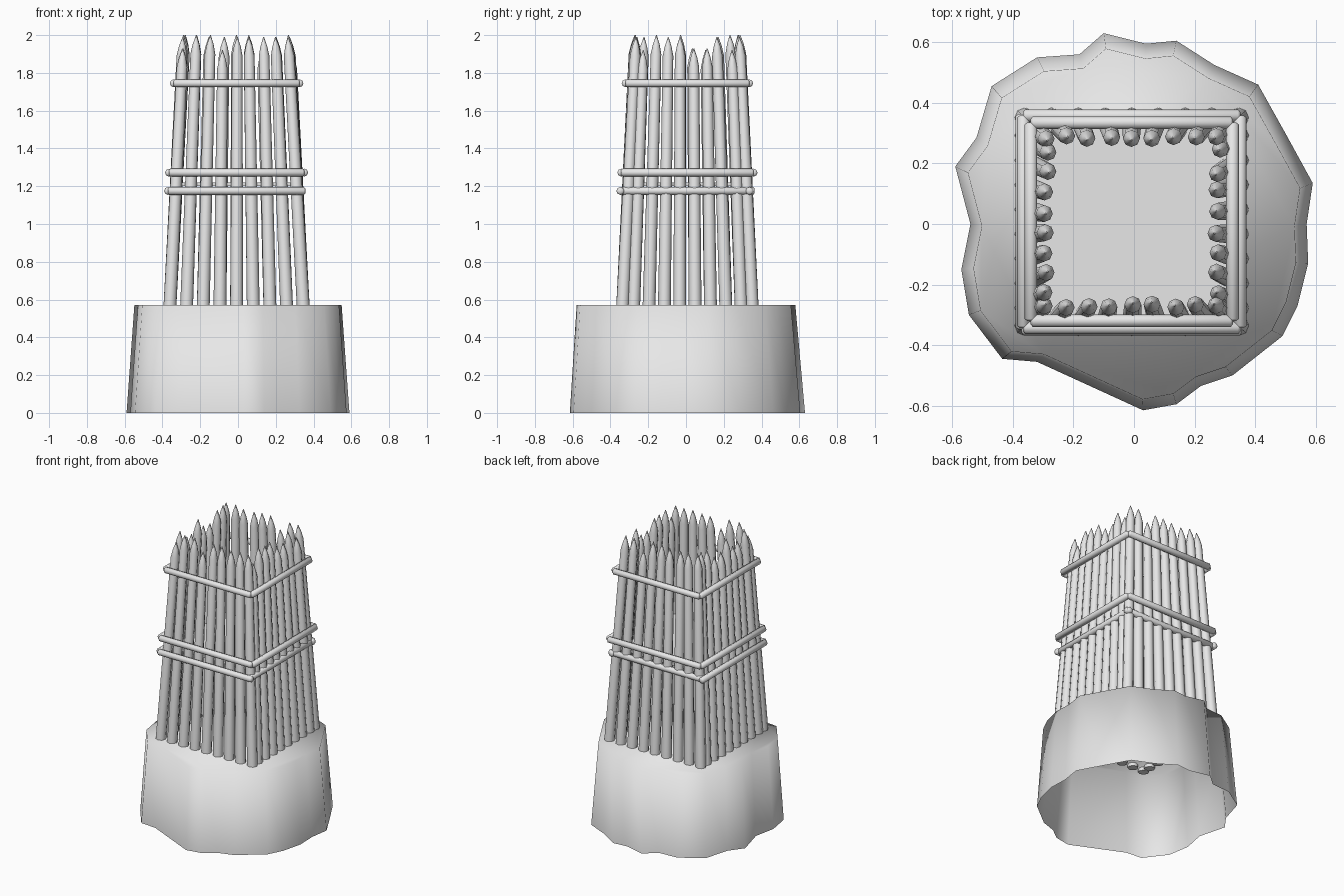
import bpy, bmesh, math, random
from mathutils import Vector

cube = bpy.data.objects.get("Cube")
if cube:
    bpy.data.objects.remove(cube, do_unlink=True)
random.seed(4)

grey = bpy.data.materials.new("plain grey")
grey.use_nodes = True
grey.diffuse_color = (0.8, 0.8, 0.8, 1)
grey.node_tree.nodes["Principled BSDF"].inputs["Base Color"].default_value = (0.8, 0.8, 0.8, 1)


def finish(bm, name, angle=None):
    bmesh.ops.recalc_face_normals(bm, faces=bm.faces)
    for face in bm.faces:
        face.smooth = True
    mesh = bpy.data.meshes.new(name)
    bm.to_mesh(mesh)
    bm.free()
    mesh.materials.append(grey)
    obj = bpy.data.objects.new(name, mesh)
    bpy.context.collection.objects.link(obj)
    if angle:
        bpy.ops.object.select_all(action='DESELECT')
        obj.select_set(True)
        bpy.context.view_layer.objects.active = obj
        bpy.ops.object.shade_smooth_by_angle(angle=math.radians(angle))
    return obj


def lathe_along(name, start, end, sections, sides=8):
    """Round bar from start to end; sections are (distance, radius)."""
    start, end = Vector(start), Vector(end)
    axis = (end - start).normalized()
    u = axis.orthogonal().normalized()
    v = axis.cross(u)
    bm = bmesh.new()
    rings = []
    for dist, radius in sections:
        ring = []
        for i in range(sides):
            a = math.tau * i / sides
            ring.append(bm.verts.new(start + axis * dist + (u * math.cos(a) + v * math.sin(a)) * radius))
        rings.append(ring)
    for low, high in zip(rings, rings[1:]):
        for i in range(sides):
            j = (i + 1) % sides
            bm.faces.new((low[i], low[j], high[j], high[i]))
    bm.faces.new(rings[0][::-1])
    bm.faces.new(rings[-1])
    return finish(bm, name, 50)


# Rocky mound: irregular outline, tapered, closed on top and open below
OUTLINE = [(-.10, .63), (.04, .595), (.14, .605), (.265, .525), (.41, .46),
           (.505, .29), (.59, .135), (.57, 0), (.575, -.13), (.54, -.27),
           (.49, -.37), (.325, -.5), (.22, -.535), (.14, -.595), (.03, -.615),
           (-.32, -.455), (-.435, -.445), (-.545, -.3), (-.57, -.15), (-.54, 0),
           (-.59, .19), (-.52, .285), (-.47, .455), (-.32, .55), (-.18, .56)]
MOUND_TOP = 0.57
bm = bmesh.new()
low = [bm.verts.new((x, y, 0)) for x, y in OUTLINE]
high = [bm.verts.new((x * .93, y * .93 - .007, MOUND_TOP)) for x, y in OUTLINE]
for i in range(len(low)):
    j = (i + 1) % len(low)
    bm.faces.new((low[i], low[j], high[j], high[i]))
bm.faces.new(high)
finish(bm, "mound")

# Wall lines of the tower, leaning inwards from mound to top
BOTTOM = dict(left=.345, right=-.36, back=.35, front=-.335)
TOP = dict(left=.27, right=-.285, back=.28, front=-.265)


def wall(side, z):
    t = (z - MOUND_TOP) / (2 - MOUND_TOP)
    return BOTTOM[side] + (TOP[side] - BOTTOM[side]) * t


def on_wall(side, t, z):
    """Point at fraction t along one wall at height z."""
    if side in ("front", "back"):
        a, b = wall("right", z), wall("left", z)
        return Vector((a + (b - a) * t, wall(side, z), z))
    a, b = wall("front", z), wall("back", z)
    return Vector((wall(side, z), a + (b - a) * t, z))


def stake(side, number, t):
    height = random.choice((1.92, 1.93, 1.99, 2.0))
    wobble = Vector((random.uniform(-.007, .007), random.uniform(-.007, .007), 0))
    foot = on_wall(side, t, .55)
    tip = on_wall(side, t, height) + wobble
    length = (tip - foot).length
    lathe_along(f"{side}_stake_{number}", foot, tip,
                [(0, .034), (length - .10, .028), (length - .05, .018), (length, .002)])


# Sharpened stakes: nine on front and back, seven between them on the sides
for side in ("front", "back"):
    for n in range(9):
        stake(side, n + 1, n / 8)
for side in ("left", "right"):
    for n in range(8):
        stake(side, n + 1, .085 + .83 * n / 7)

# Binding rails; the lowest one is woven between stakes on two sides
for level, z in (("upper", 1.745), ("middle", 1.272), ("lower", 1.175)):
    for side in TOP:
        woven = level == "lower" and side in ("left", "back")
        out = .016 if woven else .042
        push = math.copysign(out, TOP[side])
        shift = Vector((0, push, 0)) if side in ("front", "back") else Vector((push, 0, 0))
        start, end = on_wall(side, 0, z) + shift, on_wall(side, 1, z) + shift
        along = (end - start).normalized() * .043
        start, end = start - along, end + along
        length = (end - start).length
        lathe_along(f"{level}_{side}_rail", start, end,
                    [(0, .012), (.008, .021), (length - .008, .021), (length, .012)])

# Inner platform resting at rail height
bm = bmesh.new()
z = 1.22
corners = [("right", "front"), ("left", "front"), ("left", "back"), ("right", "back")]
bottom = [bm.verts.new((wall(a, z), wall(b, z), z - .02)) for a, b in corners]
top = [bm.verts.new((wall(a, z), wall(b, z), z)) for a, b in corners]
bm.faces.new(top)
bm.faces.new(bottom[::-1])
for i in range(4):
    j = (i + 1) % 4
    bm.faces.new((bottom[i], bottom[j], top[j], top[i]))
finish(bm, "platform", 30)
